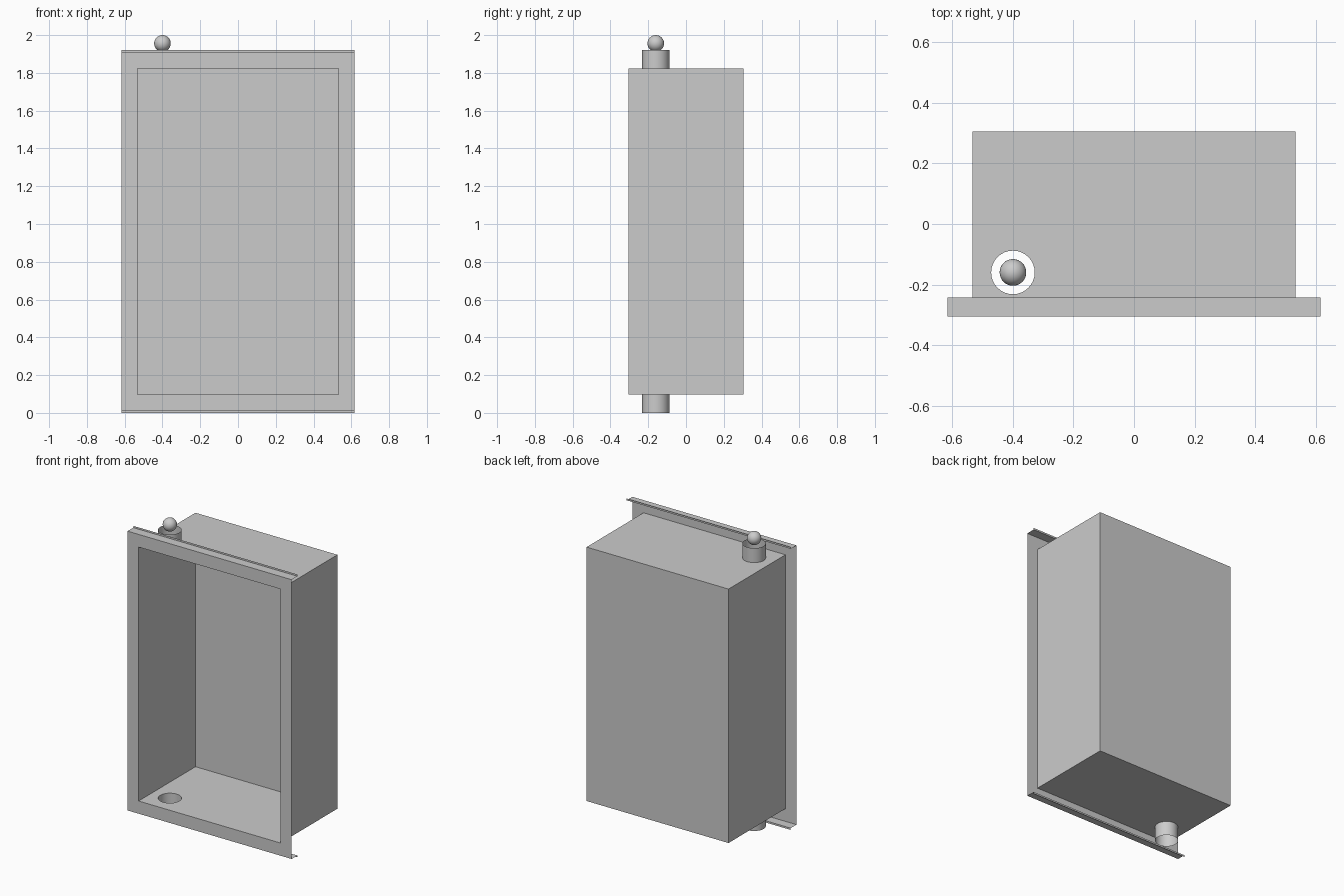
import bpy, bmesh
from math import cos, sin, pi

if "Cube" in bpy.data.objects:
    bpy.data.objects.remove(bpy.data.objects["Cube"])

# Main dimensions
W, D = 0.533, 0.305            # half width / half depth of the box
Z0, Z1, TOP = 0.098, 1.822, 1.92
FW = 0.616                     # half width of the flange
LIP, RISE = 0.062, 0.012       # depth and upturn of the flange lips
CX, CY, CR, SEG = -0.40, -0.16, 0.072, 32


def make(name, bm, smooth=False):
    bmesh.ops.remove_doubles(bm, verts=bm.verts, dist=1e-5)
    bmesh.ops.recalc_face_normals(bm, faces=bm.faces)
    me = bpy.data.meshes.new(name)
    bm.to_mesh(me)
    bm.free()
    ob = bpy.data.objects.new(name, me)
    bpy.context.collection.objects.link(ob)
    if smooth:
        for p in me.polygons:
            p.use_smooth = True
    return ob


def quad(bm, *pts):
    return bm.faces.new([bm.verts.new(p) for p in pts])


def loop_edges(bm, pts):
    vs = [bm.verts.new(p) for p in pts]
    return [bm.edges.new((vs[i], vs[i - 1])) for i in range(len(vs))]


def circle(z):
    return [(CX + CR * cos(2 * pi * i / SEG), CY + CR * sin(2 * pi * i / SEG), z)
            for i in range(SEG)]


# Open-fronted sheet box, with round pipe holes in roof and floor
bm = bmesh.new()
quad(bm, (-W, D, Z0), (W, D, Z0), (W, D, Z1), (-W, D, Z1))
for x in (-W, W):
    quad(bm, (x, -D, Z0), (x, D, Z0), (x, D, Z1), (x, -D, Z1))
for z in (Z0, Z1):
    edges = loop_edges(bm, [(-W, -D, z), (W, -D, z), (W, D, z), (-W, D, z)])
    edges += loop_edges(bm, circle(z))
    bmesh.ops.triangle_fill(bm, use_beauty=True, edges=edges, normal=(0, 0, 1))
make("recess_box", bm)

# Flat front flange frame around the opening
bm = bmesh.new()
zb, zt = RISE, TOP - RISE
outer = [(-FW, zb), (FW, zb), (FW, zt), (-FW, zt)]
inner = [(-W, Z0), (W, Z0), (W, Z1), (-W, Z1)]
for i in range(4):
    ring = (outer[i - 1], outer[i], inner[i], inner[i - 1])
    quad(bm, *[(x, -D, z) for x, z in ring])
make("front_flange", bm)

# Stepped lips folded back along the top and bottom of the flange
for name, za, zc in (("top_lip", zt, TOP), ("bottom_lip", zb, 0.0)):
    bm = bmesh.new()
    prof = [(-D, za), (-D + LIP, za), (-D + LIP, zc)]
    for (y1, z1), (y2, z2) in zip(prof, prof[1:]):
        quad(bm, (-FW, y1, z1), (FW, y1, z1), (FW, y2, z2), (-FW, y2, z2))
    make(name, bm)

# Open pipe collars above and below the box
for name, za, zc in (("top_collar", Z1, TOP), ("bottom_collar", 0.0, Z0)):
    bm = bmesh.new()
    a, b = circle(za), circle(zc)
    for i in range(SEG):
        quad(bm, a[i - 1], a[i], b[i], b[i - 1])
    make(name, bm, smooth=True)

# Small ball above the top collar
bm = bmesh.new()
bmesh.ops.create_uvsphere(bm, u_segments=32, v_segments=16, radius=0.044)
make("marker_ball", bm, smooth=True).location = (CX, CY, 1.956)
